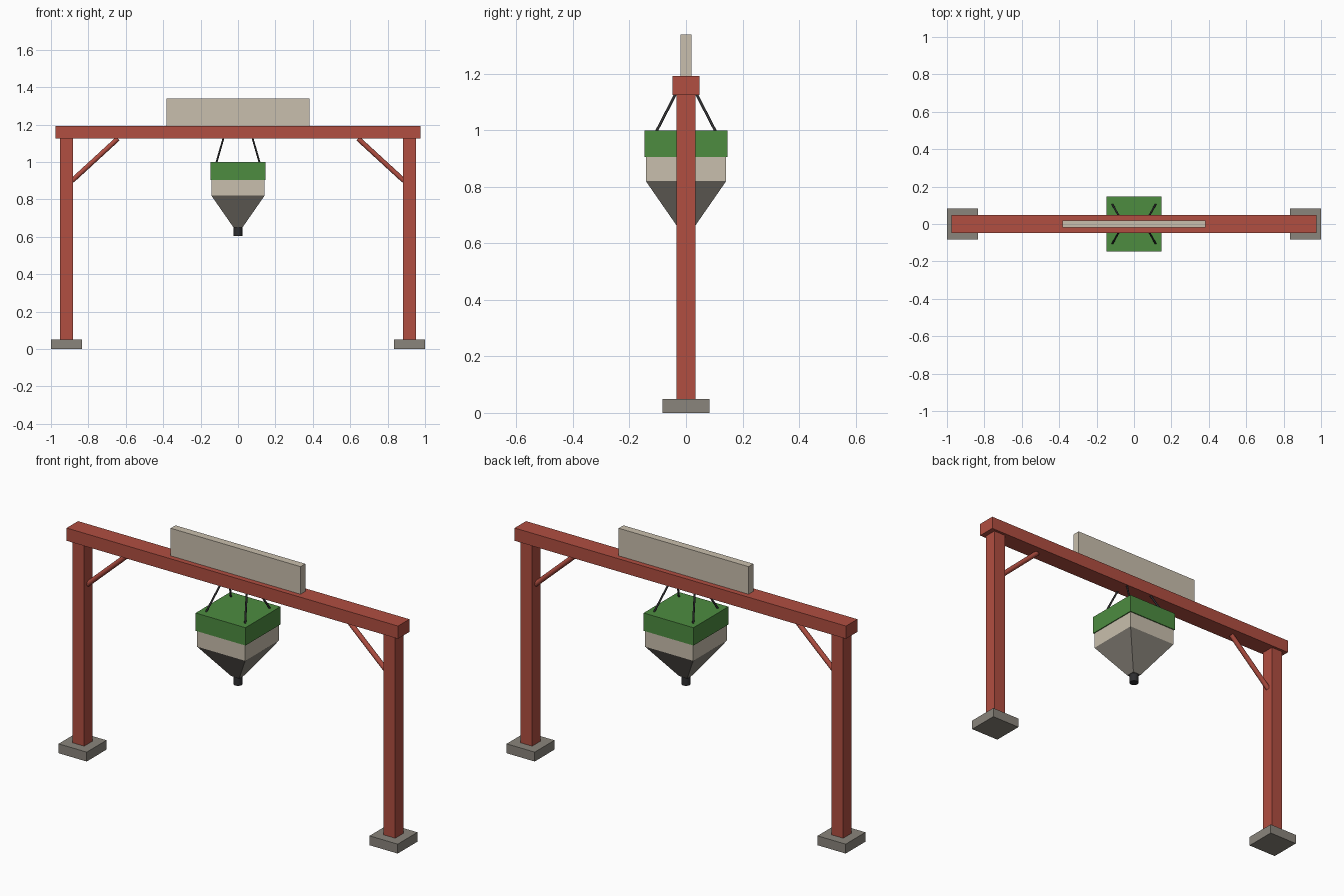
import bpy
import math
from mathutils import Vector

cube = bpy.data.objects.get("Cube")
if cube:
    bpy.data.objects.remove(cube, do_unlink=True)


def material(name, srgb):
    lin = [((c / 255 + 0.055) / 1.055) ** 2.4 for c in srgb]
    mat = bpy.data.materials.new(name)
    mat.use_nodes = True
    mat.diffuse_color = (*lin, 1)
    mat.node_tree.nodes["Principled BSDF"].inputs["Base Color"].default_value = (*lin, 1)
    return mat


RED = material("painted red steel", (177, 78, 65))
GREEN = material("green paint", (77, 140, 64))
CREAM = material("cream panel", (201, 191, 173))
GREY = material("concrete grey", (138, 133, 124))
DARK = material("dark metal", (46, 46, 48))


def finish(name, mat):
    obj = bpy.context.object
    obj.name = name
    obj.data.materials.append(mat)
    return obj


def box(name, mat, x, half_x, half_y, z0, z1):
    """Upright box centred on y = 0."""
    bpy.ops.mesh.primitive_cube_add(size=2, location=(x, 0, (z0 + z1) / 2))
    obj = finish(name, mat)
    obj.scale = (half_x, half_y, (z1 - z0) / 2)
    bpy.ops.object.transform_apply(location=False, rotation=False, scale=True)
    return obj


def rod(name, mat, start, end, radius, sides):
    """Round bar between two points."""
    start, end = Vector(start), Vector(end)
    axis = end - start
    bpy.ops.mesh.primitive_cylinder_add(vertices=sides, radius=radius, depth=axis.length,
                                        location=(start + end) / 2)
    obj = finish(name, mat)
    obj.rotation_euler = axis.to_track_quat("Z", "Y").to_euler()
    bpy.ops.object.shade_smooth_by_angle(angle=math.radians(50))
    return obj


# Gantry: footings, posts and diagonal braces on both sides
for side, s in (("left", 1), ("right", -1)):
    box(f"{side}_footing", GREY, s * 0.917, 0.083, 0.083, 0, 0.05)
    box(f"{side}_post", RED, s * 0.917, 0.034, 0.034, 0.05, 1.125)
    rod(f"{side}_brace", RED, (s * 0.887, 0, 0.9), (s * 0.642, 0, 1.125), 0.013, 12)

# Top beam and the sign board standing on it
box("top_beam", RED, 0, 0.977, 0.048, 1.125, 1.193)
box("sign_board", CREAM, 0, 0.383, 0.02, 1.193, 1.34)

# Hanging hopper
box("hopper_lid", GREEN, 0, 0.147, 0.147, 0.905, 1.0)
box("hopper_body", CREAM, 0, 0.142, 0.142, 0.82, 0.905)
funnel = box("hopper_funnel", GREY, 0, 0.142, 0.142, 0.65, 0.82)
for v in funnel.data.vertices:
    if v.co.z < 0:
        v.co.x *= 0.17
        v.co.y *= 0.17
rod("hopper_spout", DARK, (0, 0, 0.605), (0, 0, 0.655), 0.023, 16)

# Four hanger cables from the beam to the lid corners
for side, sx in (("left", 1), ("right", -1)):
    for end, sy in (("front", -1), ("back", 1)):
        rod(f"{end}_{side}_cable", DARK, (sx * 0.115, sy * 0.104, 0.998),
            (sx * 0.077, sy * 0.036, 1.13), 0.005, 8)
